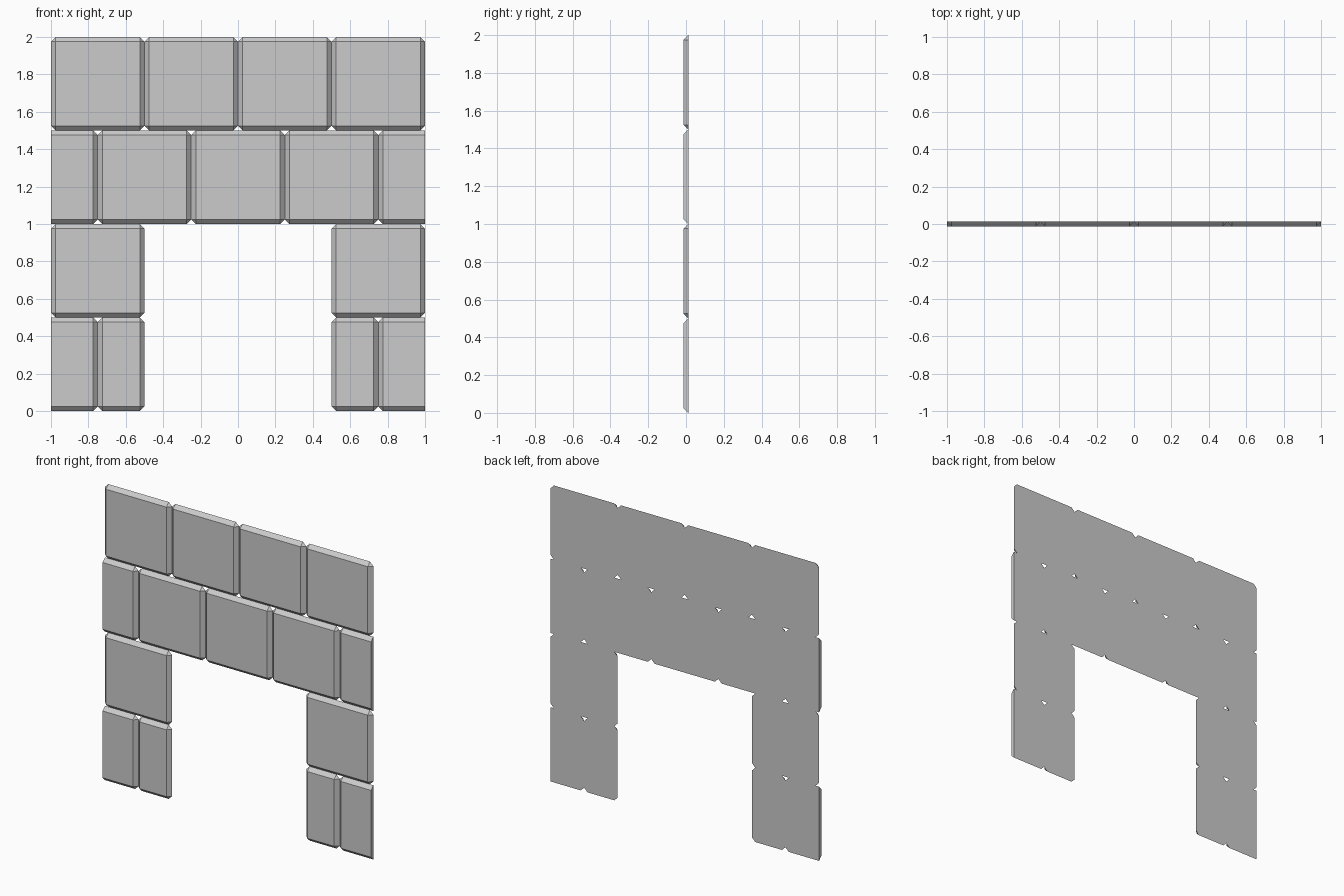
import bpy, bmesh, math

if "Cube" in bpy.data.objects:
    bpy.data.objects.remove(bpy.data.objects["Cube"])

C = 0.025            # bevel width, equal to the wall depth
FRONT, BACK = -C / 2, C / 2
ROW = 0.5            # block height


def block(name, x0, x1, z0, cut_left=False, cut_right=False):
    """Stone block with a bevelled front; a cut side ends in a flat face."""
    pts = []
    for x, s, cut in ((x0, 1, cut_left), (x1, -1, cut_right)):
        for z, t in ((z0, 1), (z0 + ROW, -1)):
            if cut:
                pts += [(x, BACK, z), (x, FRONT, z + t * C)]
            else:
                pts += [(x + s * C, BACK, z), (x, BACK, z + t * C),
                        (x + s * C, FRONT, z + t * C)]
    bm = bmesh.new()
    for p in pts:
        bm.verts.new(p)
    bmesh.ops.convex_hull(bm, input=bm.verts[:])
    bmesh.ops.dissolve_limit(bm, angle_limit=math.radians(1),
                             verts=bm.verts[:], edges=bm.edges[:])
    bmesh.ops.recalc_face_normals(bm, faces=bm.faces[:])
    mesh = bpy.data.meshes.new(name)
    bm.to_mesh(mesh)
    bm.free()
    obj = bpy.data.objects.new(name, mesh)
    bpy.context.collection.objects.link(obj)


# Top course: four whole blocks
for i in range(4):
    block("top_block", -1 + i * 0.5, -0.5 + i * 0.5, 1.5)

# Lintel course: three whole blocks between cut half blocks
for i in range(3):
    block("lintel_block", -0.75 + i * 0.5, -0.25 + i * 0.5, 1.0)

# Cut half blocks at the wall ends
for z in (1.0, 0.0):
    block("left_end_block", -1, -0.75, z, cut_left=True)
    block("right_end_block", 0.75, 1, z, cut_right=True)

# Doorway piers: a whole block over a half block on each side
block("left_pier_block", -1, -0.5, 0.5)
block("right_pier_block", 0.5, 1, 0.5)
block("left_jamb_block", -0.75, -0.5, 0)
block("right_jamb_block", 0.5, 0.75, 0)
